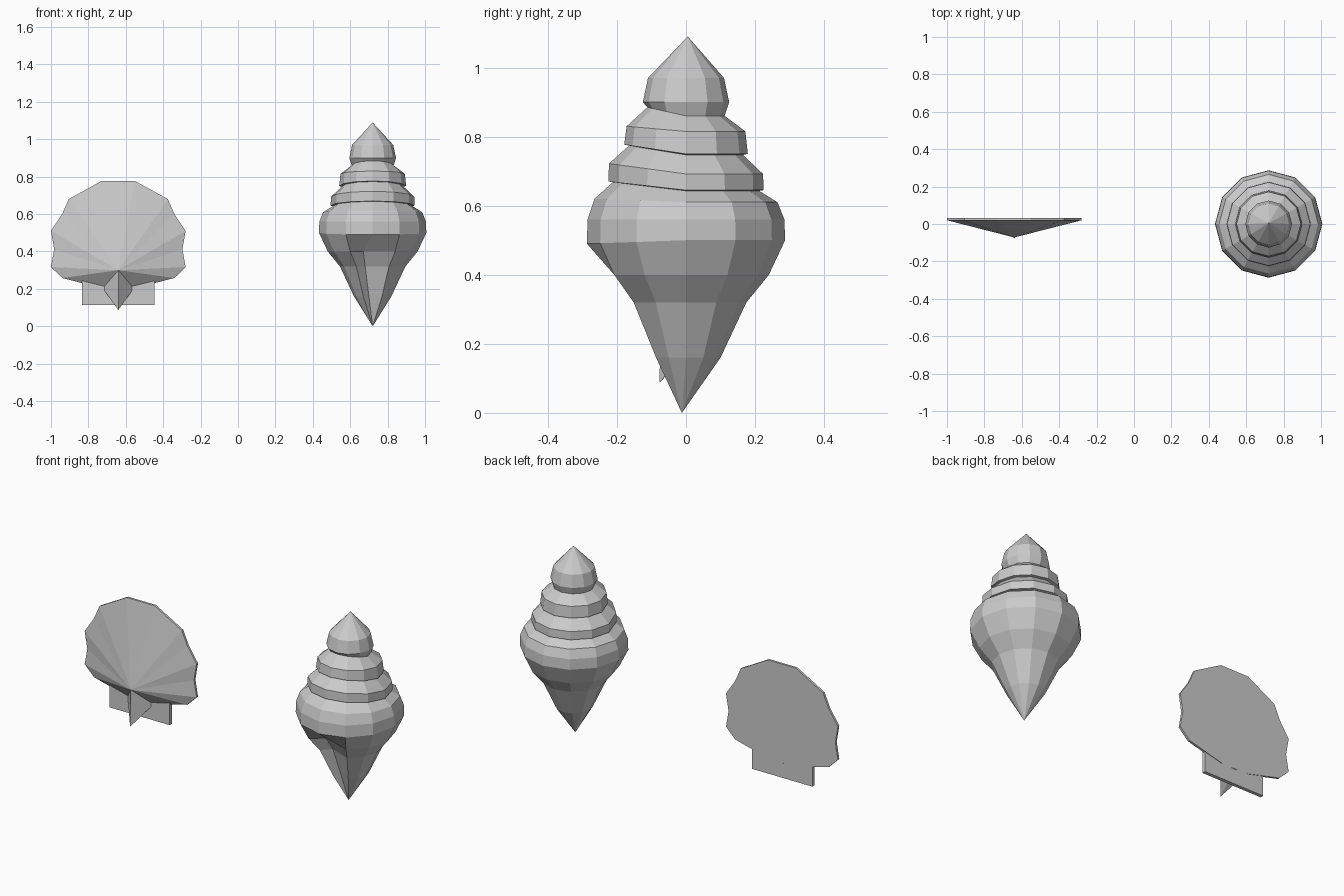
import bpy
from math import cos, sin, pi

if "Cube" in bpy.data.objects:
    bpy.data.objects.remove(bpy.data.objects["Cube"])


def make(name, verts, faces):
    me = bpy.data.meshes.new(name)
    me.from_pydata(verts, [], faces)
    ob = bpy.data.objects.new(name, me)
    bpy.context.collection.objects.link(ob)
    return ob


# Spiral shell: lathed whorls (radius, height, rise towards the front)
SIDES, CX = 12, 0.72
profile = [(.11, .97, 0), (.125, .90, 0), (.112, .86, .025),
           (.172, .815, .015), (.179, .75, .027), (.165, .747, .027),
           (.223, .692, .03), (.225, .645, .025), (.212, .643, .025),
           (.265, .61, .01), (.285, .56, 0), (.287, .50, -.01),
           (.24, .40, 0), (.175, .32, 0), (.10, .16, 0)]
verts = []
for r, z, tilt in profile:
    for i in range(SIDES):
        a = 2 * pi * i / SIDES
        verts.append([CX + r * cos(a), r * sin(a), z + tilt * max(0, -sin(a))])
# Opening: the front column is pushed inwards under the lip
for ring, x, y in ((12, .67, -.15), (13, .68, -.10), (14, .70, -.055)):
    verts[ring * SIDES + 9][:2] = (x, y)
top, tip = len(verts), len(verts) + 1
verts += [[CX, .005, 1.09], [CX, -.012, 0]]
faces = []
last = (len(profile) - 1) * SIDES
for i in range(SIDES):
    j = (i + 1) % SIDES
    faces += [(top, i, j), (tip, last + j, last + i)]
    for k in range(len(profile) - 1):
        a, b = k * SIDES, (k + 1) * SIDES
        faces.append((a + i, b + i, b + j, a + j))
make("spiral_shell", verts, faces)

# Fan shell: ribbed rim, pointed front, nearly flat back
FX = -.64
half = [(.083, .203), (.30, .258), (.36, .317), (.343, .412),
        (.36, .51), (.30, .60), (.265, .68), (.09, .777)]
rim = half + [(-x, z) for x, z in reversed(half)]
n = len(rim)
verts = [(FX + x, .02, z) for x, z in rim]
verts += [(FX + x, .033, z) for x, z in rim]
verts.append((FX, -.072, .30))
faces = [(i, i + 1, 2 * n) for i in range(n - 1)]
faces += [(i + 1, i, n + i, n + i + 1) for i in range(n - 1)]
faces += [(n + i, 2 * n - 1 - i, 2 * n - 2 - i, n + i + 1) for i in range(n // 2 - 1)]
make("fan_shell", verts, faces)

# Pointed hinge beak under the fan
make("hinge_beak",
     [(FX, -.072, .30), (FX - .083, .02, .203), (FX, -.077, .087),
      (FX + .083, .02, .203), (FX, .033, .203)],
     [(0, 1, 2), (0, 2, 3), (1, 4, 2), (4, 3, 2)])

# Flat ears beside the hinge
bpy.ops.mesh.primitive_cube_add(size=1, location=(FX, .02, .18))
ears = bpy.context.object
ears.name = "hinge_ears"
ears.scale = (.386, .02, .13)
